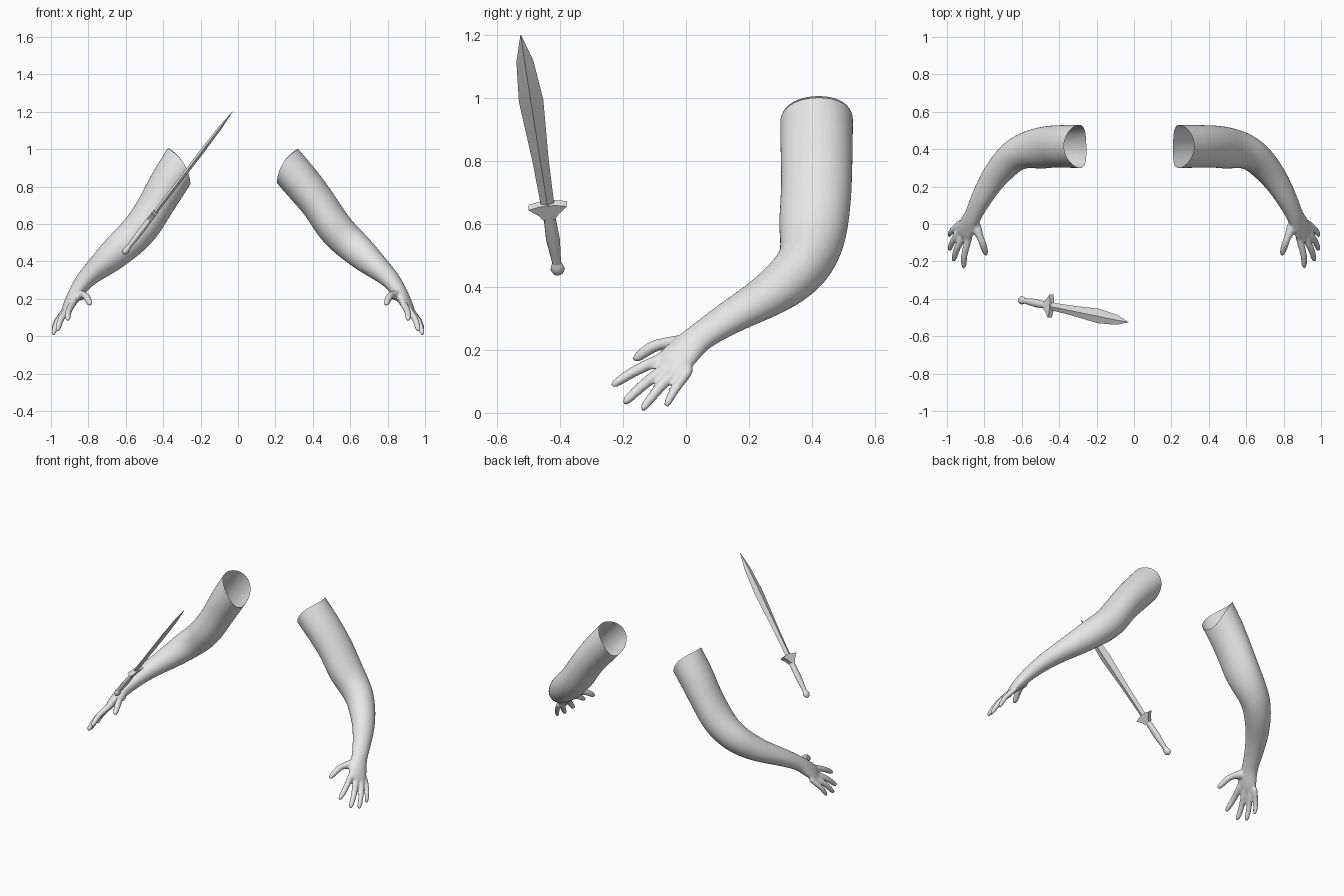
import bpy, bmesh, math
from mathutils import Vector

cube = bpy.data.objects.get("Cube")
if cube:
    bpy.data.objects.remove(cube, do_unlink=True)

grey = bpy.data.materials.new("plain_grey")
grey.use_nodes = True
grey.diffuse_color = (0.8, 0.8, 0.8, 1)
grey.node_tree.nodes["Principled BSDF"].inputs["Base Color"].default_value = (0.8, 0.8, 0.8, 1)


def loft(bm, points, radii, ref, sides):
    """Skin elliptical rings (thin, wide) along a path; ref gives the wide axis."""
    points = [Vector(p) for p in points]
    rings = []
    for i, p in enumerate(points):
        tangent = (points[min(i + 1, len(points) - 1)] - points[max(i - 1, 0)]).normalized()
        wide = (ref - ref.dot(tangent) * tangent).normalized()
        thin = tangent.cross(wide)
        a, b = radii[i]
        rings.append([bm.verts.new(p + thin * a * math.sin(k * math.tau / sides)
                                   + wide * b * math.cos(k * math.tau / sides))
                      for k in range(sides)])
    for r, s in zip(rings, rings[1:]):
        for k in range(sides):
            j = (k + 1) % sides
            bm.faces.new((r[k], r[j], s[j], s[k]))
    bm.faces.new(rings[0][::-1])
    bm.faces.new(rings[-1])


def make_object(name, bm):
    bmesh.ops.recalc_face_normals(bm, faces=bm.faces)
    mesh = bpy.data.meshes.new(name)
    bm.to_mesh(mesh)
    bm.free()
    mesh.materials.append(grey)
    obj = bpy.data.objects.new(name, mesh)
    bpy.context.collection.objects.link(obj)
    return obj


def smooth(obj, degrees):
    bpy.ops.object.select_all(action='DESELECT')
    obj.select_set(True)
    bpy.context.view_layer.objects.active = obj
    bpy.ops.object.shade_smooth_by_angle(angle=math.radians(degrees))


# Arm centre line from upper arm to knuckles, with thin and wide radii
LIMB = [(.44, .415, .70), (.50, .405, .60), (.56, .40, .53), (.635, .375, .465),
        (.70, .31, .405), (.76, .235, .355), (.81, .15, .31), (.845, .08, .265),
        (.865, .035, .235), (.885, 0, .20), (.908, -.045, .157), (.918, -.065, .14)]
LIMB_R = [(.104, .118), (.104, .118), (.104, .116), (.095, .114), (.098, .114), (.095, .102),
          (.09, .088), (.078, .081), (.062, .07), (.052, .06), (.044, .052),
          (.039, .05), (.035, .057), (.026, .064), (.015, .055)]
# Knuckle, tip and thickness of each finger
FINGERS = [((.885, -.085, .168), (.91, -.238, .084), .019),
           ((.913, -.07, .137), (.965, -.2, .027), .019),
           ((.93, -.037, .127), (.988, -.142, .006), .018),
           ((.936, 0, .122), (.99, -.066, .018), .0165)]
THUMB = [(.855, .01, .215), (.833, -.045, .222), (.814, -.088, .22),
         (.802, -.128, .197), (.793, -.155, .175), (.789, -.168, .165)]
THUMB_R = [.034, .029, .023, .02, .017, .008]


def build_arm(name, shoulder, upper, side):
    shoulder, upper = Vector(shoulder), Vector(upper)
    ref = Vector((.2, 1, 0))
    bm = bmesh.new()
    loft(bm, [shoulder + (shoulder - upper) * 1.2, shoulder, upper] + LIMB, LIMB_R, ref, 20)
    # Fingers and thumb
    for knuckle, tip, r in FINGERS:
        k, t = Vector(knuckle), Vector(tip)
        arch = Vector((.012, 0, .01))
        path = [k - (t - k) * .25, k, k.lerp(t, .5) + arch, k.lerp(t, .9) + arch * .2, t]
        loft(bm, path, [(r * f, r * f) for f in (1, 1.1, 1, .88, .45)], ref, 10)
    loft(bm, THUMB, [(r, r) for r in THUMB_R], ref, 10)
    obj = make_object(name, bm)

    # Fuse the parts into one smooth skin
    obj.modifiers.new("Round", 'SUBSURF').levels = 2
    fuse = obj.modifiers.new("Fuse", 'REMESH')
    fuse.mode = 'VOXEL'
    fuse.voxel_size = .007
    relax = obj.modifiers.new("Relax", 'SMOOTH')
    relax.factor, relax.iterations = .5, 6
    graph = bpy.context.evaluated_depsgraph_get()
    skin = bpy.data.meshes.new_from_object(obj.evaluated_get(graph))
    obj.modifiers.clear()
    obj.data = skin

    # Open the shoulder end with a slightly saddle-shaped cut
    bm = bmesh.new()
    bm.from_mesh(skin)
    normal = Vector((.85, 0, -.525)).normalized()
    bmesh.ops.bisect_plane(bm, geom=bm.verts[:] + bm.edges[:] + bm.faces[:],
                           plane_co=shoulder, plane_no=normal, clear_inner=True)
    for v in bm.verts:
        depth = (v.co - shoulder).dot(normal)
        if depth < .1:
            v.co -= normal * .03 * ((v.co.y - .415) / .118) ** 2 * (1 - depth / .1)
    if side < 0:
        for v in bm.verts:
            v.co.x *= -1
        bmesh.ops.reverse_faces(bm, faces=bm.faces[:])
    bm.to_mesh(skin)
    bm.free()
    skin.materials.clear()
    skin.materials.append(grey)
    smooth(obj, 60)


build_arm("left_arm", (.265, .415, .91), (.355, .415, .805), 1)
build_arm("right_arm", (.315, .415, .91), (.38, .415, .805), -1)

# Dagger axes: along the blade, across the blade, through the blade
POMMEL = Vector((-.613, -.405, .44))
along = (Vector((-.03, -.525, 1.2)) - POMMEL).normalized()
across = (Vector((0, 1, 0)) - along.y * along).normalized()
through = along.cross(across)


def dagger_part(name, stations, sides, degrees):
    """Stations are (distance from pommel end, half thickness, half width)."""
    bm = bmesh.new()
    loft(bm, [POMMEL + along * s[0] for s in stations], [s[1:] for s in stations], across, sides)
    smooth(make_object(name, bm), degrees)


dagger_part("dagger_blade", [(.265, .011, .021), (.46, .011, .026), (.70, .012, .039),
                             (.86, .009, .027), (.966, .001, .001)], 4, 20)
dagger_part("dagger_grip", [(.04, .012, .014), (.07, .013, .016), (.14, .016, .022),
                            (.20, .015, .02), (.25, .014, .019)], 12, 50)
dagger_part("dagger_pommel", [(0, .004, .006), (.006, .013, .016), (.02, .018, .023),
                              (.036, .015, .019), (.05, .01, .013)], 12, 50)

# Pointed crossguard cut from a flat outline
bm = bmesh.new()
half = [(.062, .277), (.024, .286), (-.024, .286), (-.062, .277), (-.03, .248), (-.019, .23),
        (.019, .23), (.03, .248)]
base = bm.faces.new([bm.verts.new(POMMEL + across * w + along * t - through * .014)
                     for w, t in half])
top = bmesh.ops.extrude_face_region(bm, geom=[base])
for v in top["geom"]:
    if isinstance(v, bmesh.types.BMVert):
        v.co += through * .028
smooth(make_object("dagger_guard", bm), 30)
